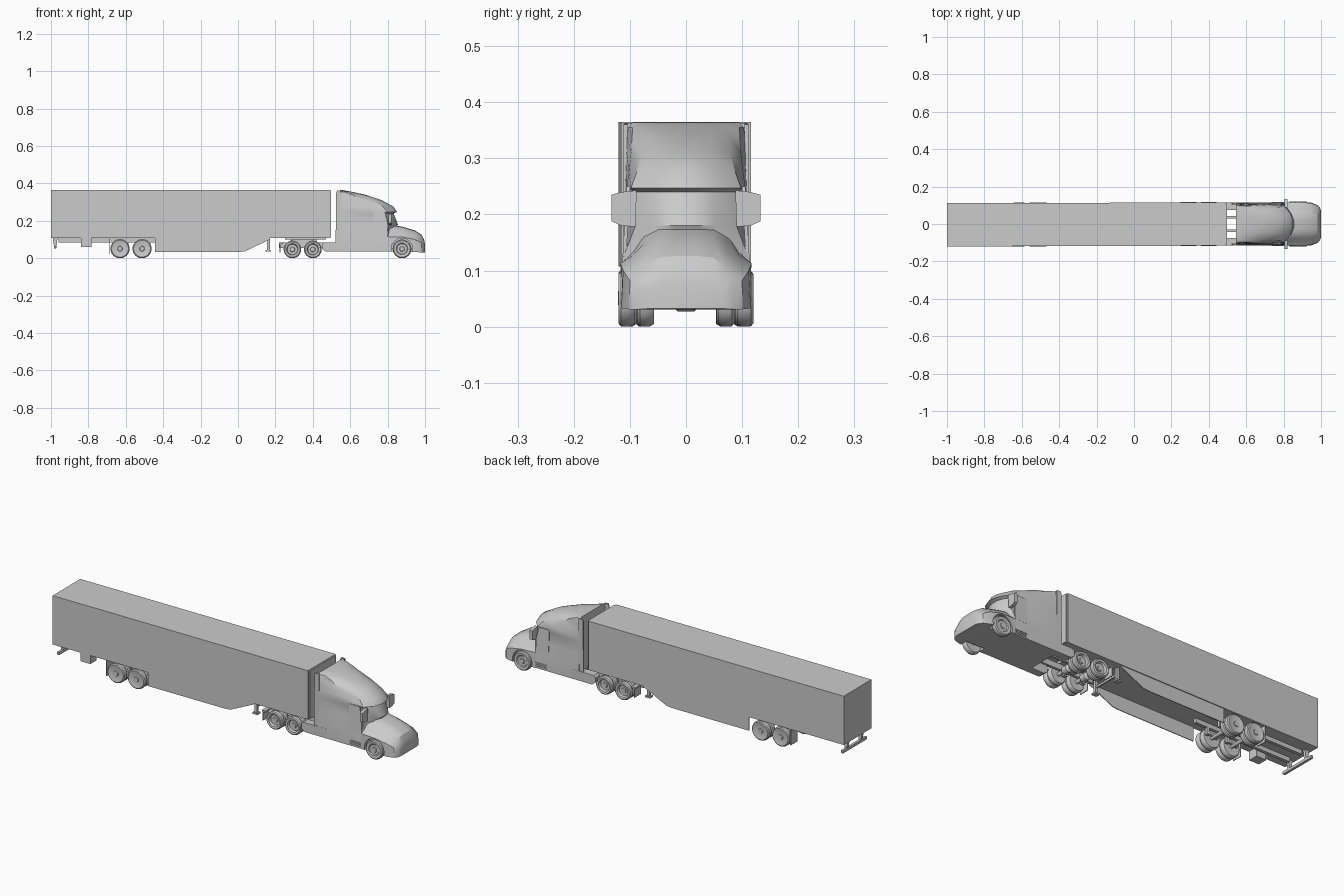
import bpy, bmesh, math

if "Cube" in bpy.data.objects:
    bpy.data.objects.remove(bpy.data.objects["Cube"])

grey = bpy.data.materials.new("light grey")
grey.diffuse_color = (0.6, 0.6, 0.6, 1)
grey.use_nodes = True
grey.node_tree.nodes["Principled BSDF"].inputs["Base Color"].default_value = grey.diffuse_color


def make(name, verts, faces, smooth=None):
    me = bpy.data.meshes.new(name)
    me.from_pydata(verts, [], faces)
    bm = bmesh.new()
    bm.from_mesh(me)
    bmesh.ops.remove_doubles(bm, verts=bm.verts, dist=1e-6)
    bmesh.ops.recalc_face_normals(bm, faces=bm.faces)
    bm.to_mesh(me)
    bm.free()
    me.materials.append(grey)
    ob = bpy.data.objects.new(name, me)
    bpy.context.collection.objects.link(ob)
    if smooth:
        shade(ob, smooth)
    return ob


def shade(ob, angle):
    bpy.ops.object.select_all(action='DESELECT')
    ob.select_set(True)
    bpy.context.view_layer.objects.active = ob
    bpy.ops.object.shade_smooth_by_angle(angle=math.radians(angle))


def loft(name, rings, smooth=None):
    n = len(rings[0])
    verts = [p for r in rings for p in r]
    faces = [(i * n + j, i * n + (j + 1) % n, (i + 1) * n + (j + 1) % n, (i + 1) * n + j)
             for i in range(len(rings) - 1) for j in range(n)]
    faces += [tuple(range(n)), tuple(range(len(verts) - n, len(verts)))]
    return make(name, verts, faces, smooth)


def prism(name, pts, y0, y1):
    return loft(name, [[(x, y, z) for x, z in pts] for y in (y0, y1)])


def box(name, x0, x1, y0, y1, z0, z1):
    return prism(name, [(x0, z0), (x1, z0), (x1, z1), (x0, z1)], y0, y1)


def lathe(name, profile, x, z, side, n=36):
    # spins (radius, y) points around a y axis
    rings = [[(x + max(r, 1e-4) * math.cos(2 * math.pi * k / n), side * y,
               z + max(r, 1e-4) * math.sin(2 * math.pi * k / n)) for k in range(n)]
             for r, y in profile]
    return loft(name, rings, 35)


def tyre(name, x, side, r, y, hub):
    # y = outer face, hub = depth of the wheel face behind it
    prof = [(0, y - hub + .004), (.012, y - hub + .004), (.014, y - hub), (.027, y - hub),
            (.031, y - .002), (r - .006, y), (r - .001, y - .004), (r, y - .008),
            (r, y - .021), (r - .005, y - .029), (.02, y - .029), (0, y - .027)]
    return lathe(name, prof, x, r, side)


# ---------------- trailer ----------------
trailer = []
T = trailer.append
body = box("trailer_box", -1, .49, -.1155, .1155, .107, .365)
T(body)
T(box("trailer_front_panel", .49, .497, -.109, .109, .11, .363))
T(box("trailer_box_kingpin_plate", .25, .47, -.06, .06, .1, .108))
T(box("trailer_tool_box", -.84, -.782, -.112, -.06, .06, .108))
T(box("rear_bumper_bar", -.985, -.972, -.1, .1, .052, .066))
for s in (1, -1):
    T(prism("side_skirt", [(-.445, .108), (-.445, .033), (0, .033), (.035, .036), (.17, .1), (.17, .108)],
            s * .107, s * .111))
    T(box("slider_rail", -.96, -.4, s * .036, s * .052, .085, .108))
    T(prism("rear_bumper_post", [(-.99, .108), (-.965, .108), (-.972, .052), (-.982, .052)],
            s * .052, s * .066))
    T(box("landing_leg", .155, .17, s * .07, s * .084, .045, .108))
    T(box("landing_foot", .148, .177, s * .064, s * .09, .037, .045))
    T(box("trailer_mud_flap", -.69, -.686, s * .06, s * .113, .022, .108))
    for x in (-.631, -.513):
        T(tyre("trailer_outer_wheel", x, s, .051, .117, .003))
        T(tyre("trailer_inner_wheel", x, s, .051, .086, .008))
        T(box("suspension_hanger", x + .03, x + .045, s * .036, s * .052, .05, .09))
        T(prism("trailing_arm", [(x - .02, .045), (x + .045, .06), (x + .045, .07), (x - .02, .06)],
                s * .038, s * .05))
for x in (-.631, -.513):
    T(lathe("trailer_axle", [(.009, -.09), (.009, .09)], x, .051, 1, 16))
T(box("landing_cross_brace", .159, .166, -.075, .075, .07, .08))
# the trailer stands very slightly out of line with the tractor
for ob in trailer:
    for v in ob.data.vertices:
        v.co.y += .003 * (v.co.x - .5)

# ---------------- tractor cab ----------------
# z, rear half width, shoulder x / width, corner x / width, nose x
levels = [(.035, .114, .72, .114, .80, .114, .82),
          (.12, .113, .72, .113, .80, .113, .82),
          (.18, .110, .72, .108, .805, .09, .855),
          (.24, .108, .72, .105, .79, .092, .832),
          (.247, .108, .72, .106, .80, .098, .85),
          (.275, .107, .71, .102, .775, .088, .832),
          (.31, .106, .66, .098, .72, .08, .77),
          (.34, .105, .61, .096, .65, .075, .68),
          (.355, .103, .57, .095, .59, .07, .61),
          (.364, .095, .55, .08, .555, .05, .56)]
rings = []
for z, wr, xs, ws, xc, wc, xf in levels:
    half = [(.545, wr), (xs, ws), (xc, wc), (xc + (xf - xc) * .72, wc * .6), (xf, wc * .2)]
    rings.append([(x, y, z) for x, y in half] + [(x, -y, z) for x, y in reversed(half)])
loft("cab_and_sleeper", rings, 28)

# hood with fenders: half cross-sections along x
stations = [(.80, [(.02, .183), (.05, .18), (.075, .163), (.095, .132), (.113, .115), (.115, .035)]),
            (.88, [(.02, .168), (.05, .165), (.075, .148), (.096, .126), (.117, .113), (.119, .035)]),
            (.945, [(.02, .149), (.05, .146), (.073, .131), (.093, .113), (.112, .1), (.115, .033)]),
            (.982, [(.02, .126), (.048, .123), (.068, .11), (.085, .095), (.1, .082), (.101, .031)]),
            (.995, [(.02, .1), (.045, .098), (.06, .09), (.073, .08), (.084, .068), (.085, .031)]),
            (1.0, [(.02, .075), (.042, .074), (.055, .071), (.062, .066), (.068, .06), (.07, .032)])]
hood = loft("hood_and_fenders",
            [[(x, y, z) for y, z in h] + [(x, -y, z) for y, z in reversed(h)] for x, h in stations])
for s in (1, -1):
    cutter = lathe("wheel_arch_cutter", [(.057, .08), (.057, .15)], .877, .05, s)
    cutter.hide_render = True
    mod = hood.modifiers.new("arch", 'BOOLEAN')
    mod.operation, mod.solver, mod.object = 'DIFFERENCE', 'EXACT', cutter
    bpy.context.view_layer.objects.active = hood
    bpy.ops.object.modifier_apply(modifier="arch")
    bpy.data.objects.remove(cutter)
shade(hood, 30)

# cab side parts
for s in (1, -1):
    prism("side_extender", [(.522, .06), (.55, .06), (.55, .36), (.53, .362), (.524, .35)],
          s * .104, s * .111)
    door = prism("door_panel", [(.725, .115), (.725, .25), (.785, .25), (.8, .19), (.8, .115)],
                 s * .107, s * .1135)
    for v in door.data.vertices:
        v.co.y -= s * (v.co.z - .115) * .055
    loft("mirror", [[(x, s * y, z) for y, z in
                     ((.088, .243), (.115, .24), (.133, .235), (.133, .188), (.115, .18), (.09, .178))]
                    for x in (.805, .822)])
    prism("side_fairing", [(.45, .075), (.45, .05), (.47, .035), (.6, .035), (.6, .085), (.46, .085)],
          s * .075, s * .114)
    for k in range(3):
        box("step_slat", .735, .8, s * .11, s * .117, .042 + k * .009, .047 + k * .009)
    tyre("front_wheel", .877, s, .05, .12, .006)

# ---------------- tractor chassis ----------------
for s in (1, -1):
    box("chassis_rail", .22, .58, s * .03, s * .042, .055, .085)
    box("tractor_mud_flap", .222, .226, s * .06, s * .113, .03, .082)
    box("mud_flap_bracket", .218, .24, s * .04, s * .113, .076, .084)
    for x in (.291, .40):
        tyre("drive_outer_wheel", x, s, .047, .117, .014)
        tyre("drive_inner_wheel", x, s, .047, .086, .008)
        box("air_spring", x - .035, x - .015, s * .038, s * .055, .04, .07)
for x in (.291, .40):
    lathe("drive_axle", [(.01, -.09), (.01, -.025), (.02, -.015), (.02, .015), (.01, .025), (.01, .09)],
          x, .047, 1, 20)
lathe("front_axle", [(.009, -.095), (.009, .095)], .877, .05, 1, 16)
box("chassis_cross_member", .33, .36, -.035, .035, .058, .08)
prism("coupling_plate", [(.27, .088), (.29, .101), (.42, .101), (.42, .085), (.29, .085)], -.045, .045)
